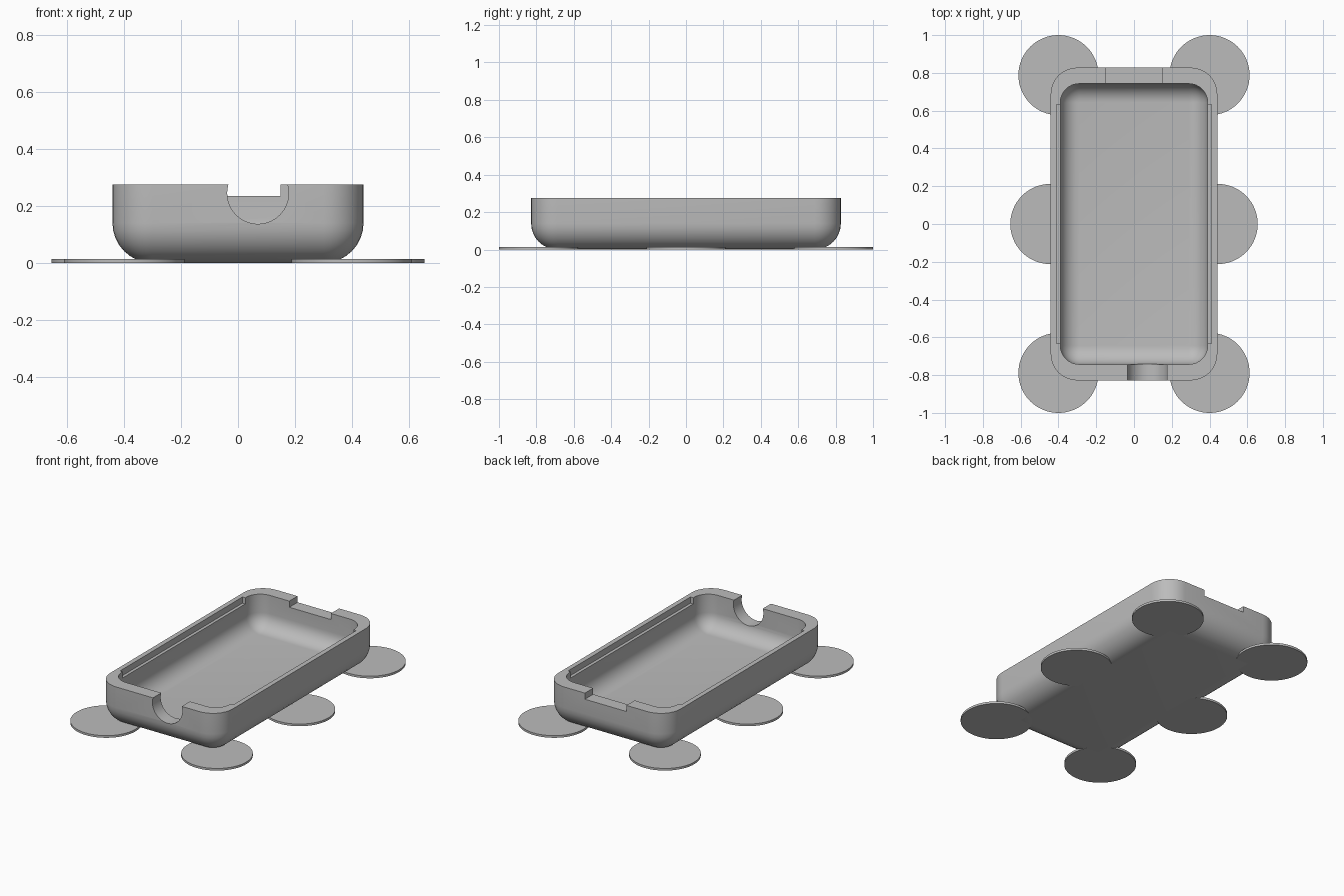
import bpy, bmesh, math

cube = bpy.data.objects.get("Cube")
if cube:
    bpy.data.objects.remove(cube, do_unlink=True)

grey = bpy.data.materials.new("plain grey")
grey.use_nodes = True
grey.diffuse_color = (0.5, 0.5, 0.5, 1)
grey.node_tree.nodes["Principled BSDF"].inputs["Base Color"].default_value = (0.5, 0.5, 0.5, 1)


def finish(name, bm):
    bmesh.ops.remove_doubles(bm, verts=bm.verts, dist=1e-5)
    bmesh.ops.recalc_face_normals(bm, faces=bm.faces)
    mesh = bpy.data.meshes.new(name)
    bm.to_mesh(mesh)
    bm.free()
    mesh.materials.append(grey)
    obj = bpy.data.objects.new(name, mesh)
    bpy.context.collection.objects.link(obj)
    return obj


def ring(bm, hx, hy, radius, inset, z, steps=8):
    """Rounded rectangle, shrunk inwards by inset."""
    verts = []
    for corner, (sx, sy) in enumerate(((1, 1), (-1, 1), (-1, -1), (1, -1))):
        for i in range(steps + 1):
            a = (corner + i / steps) * math.pi / 2
            r = radius - inset
            verts.append(bm.verts.new((sx * (hx - radius) + r * math.cos(a),
                                       sy * (hy - radius) + r * math.sin(a), z)))
    return verts


def rounded_tub(name, hx, hy, radius, bottom, top, steps=8):
    """Rounded box whose bottom edge is filleted with the corner radius."""
    bm = bmesh.new()
    rings = []
    for i in range(steps + 1):
        a = i / steps * math.pi / 2
        rings.append(ring(bm, hx, hy, radius, radius * (1 - math.sin(a)),
                          bottom + radius * (1 - math.cos(a))))
    rings.append(ring(bm, hx, hy, radius, 0, top))
    # The lowest ring collapses to a plain rectangle
    count = len(rings[0])
    for low, high in zip(rings, rings[1:]):
        for i in range(count):
            j = (i + 1) % count
            bm.faces.new((low[i], low[j], high[j], high[i]))
    bm.faces.new(rings[-1])
    bm.faces.new(rings[0][::steps + 1])
    return finish(name, bm)


def box(name, lo, hi):
    bm = bmesh.new()
    bmesh.ops.create_cube(bm, size=1)
    for v in bm.verts:
        v.co = [(a + b) / 2 + c * (b - a) for a, b, c in zip(lo, hi, v.co)]
    return finish(name, bm)


def cylinder(name, radius, depth, location, rotation=(0, 0, 0)):
    bm = bmesh.new()
    bmesh.ops.create_cone(bm, cap_ends=True, segments=64, radius1=radius,
                          radius2=radius, depth=depth)
    obj = finish(name, bm)
    obj.location, obj.rotation_euler = location, rotation
    return obj


def select(obj):
    bpy.ops.object.select_all(action='DESELECT')
    obj.select_set(True)
    bpy.context.view_layer.objects.active = obj


# Tray body and the shapes cut out of it
tray = rounded_tub("tray_shell", 0.441, 0.828, 0.14, 0, 0.275)
cutters = [
    rounded_tub("cavity_cutter", 0.39, 0.743, 0.1, 0.055, 0.5),
    box("side_ledge_cutter", (-0.41, -0.632, 0.235), (0.41, 0.632, 0.6)),
    box("back_notch_cutter", (-0.15, 0.7, 0.235), (0.15, 0.9, 0.6)),
    cylinder("cable_hole_cutter", 0.108, 0.2, (0.07, -0.81, 0.245), (math.pi / 2, 0, 0)),
]
select(tray)
for cutter in cutters:
    cutter.hide_render = True
    mod = tray.modifiers.new(cutter.name, 'BOOLEAN')
    mod.operation, mod.solver, mod.object = 'DIFFERENCE', 'EXACT', cutter
    bpy.ops.object.modifier_apply(modifier=mod.name)
for cutter in cutters:
    bpy.data.objects.remove(cutter, do_unlink=True)
select(tray)
bpy.ops.object.shade_smooth_by_angle(angle=math.radians(30))

# Thin round pads under the corners and the middle of each long side
for side, sx in (("left", 1), ("right", -1)):
    for place, x, y in (("front", 0.4, -0.788), ("middle", 0.443, 0), ("back", 0.4, 0.788)):
        pad = cylinder(f"{place}_{side}_pad", 0.212, 0.014, (sx * x, y, 0.007))
        select(pad)
        bpy.ops.object.shade_smooth_by_angle(angle=math.radians(30))
